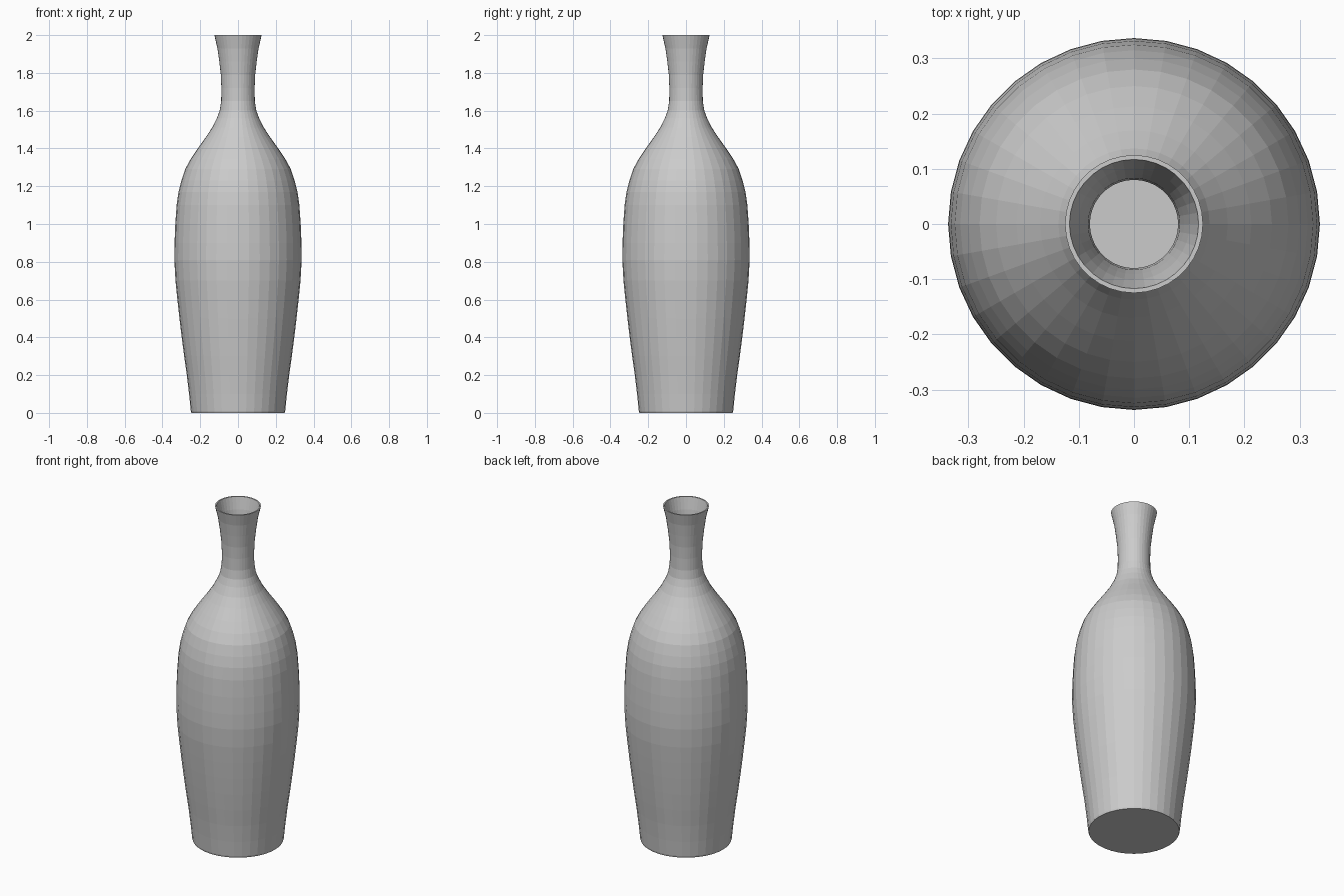
import bpy, bmesh
from math import cos, sin, tau

cube = bpy.data.objects.get("Cube")
if cube:
    bpy.data.objects.remove(cube, do_unlink=True)

SIDES = 36
WALL = 0.008

# Outer silhouette, (radius, height) from foot to lip
outer = [(0.247, 0.0), (0.25, 0.01), (0.259, 0.1), (0.271, 0.2), (0.285, 0.3),
         (0.298, 0.4), (0.31, 0.5), (0.321, 0.6), (0.331, 0.7), (0.337, 0.81),
         (0.336, 0.9), (0.332, 1.0), (0.325, 1.1), (0.315, 1.17), (0.3, 1.23),
         (0.28, 1.29), (0.25, 1.345), (0.213, 1.4), (0.17, 1.46), (0.137, 1.51),
         (0.112, 1.56), (0.097, 1.6), (0.089, 1.65), (0.088, 1.72),
         (0.091, 1.79), (0.099, 1.86), (0.109, 1.93), (0.125, 2.0)]

# Inner wall follows the outside at wall thickness, from lip to floor
inner = [(r - WALL, z) for r, z in reversed(outer[2:])] + [(0.24, 0.02)]


def lathe(name, profile, material):
    """Revolve a profile around z and close both ends with a flat disc."""
    bm = bmesh.new()
    rings = [[bm.verts.new((r * cos(tau * i / SIDES), r * sin(tau * i / SIDES), z))
              for i in range(SIDES)] for r, z in profile]
    for a, b in zip(rings, rings[1:]):
        for i in range(SIDES):
            j = (i + 1) % SIDES
            bm.faces.new((a[i], a[j], b[j], b[i]))
    bm.faces.new(rings[0][::-1])
    bm.faces.new(rings[-1])
    bmesh.ops.recalc_face_normals(bm, faces=bm.faces)
    mesh = bpy.data.meshes.new(name)
    bm.to_mesh(mesh)
    bm.free()
    mesh.materials.append(material)
    obj = bpy.data.objects.new(name, mesh)
    bpy.context.collection.objects.link(obj)
    return obj


# Plain grey glaze
grey = bpy.data.materials.new("grey_ceramic")
grey.use_nodes = True
colour = (0.6, 0.6, 0.6, 1)
grey.diffuse_color = colour
grey.node_tree.nodes["Principled BSDF"].inputs["Base Color"].default_value = colour

# Hollow vase with faceted sides
lathe("vase", outer + inner, grey)
